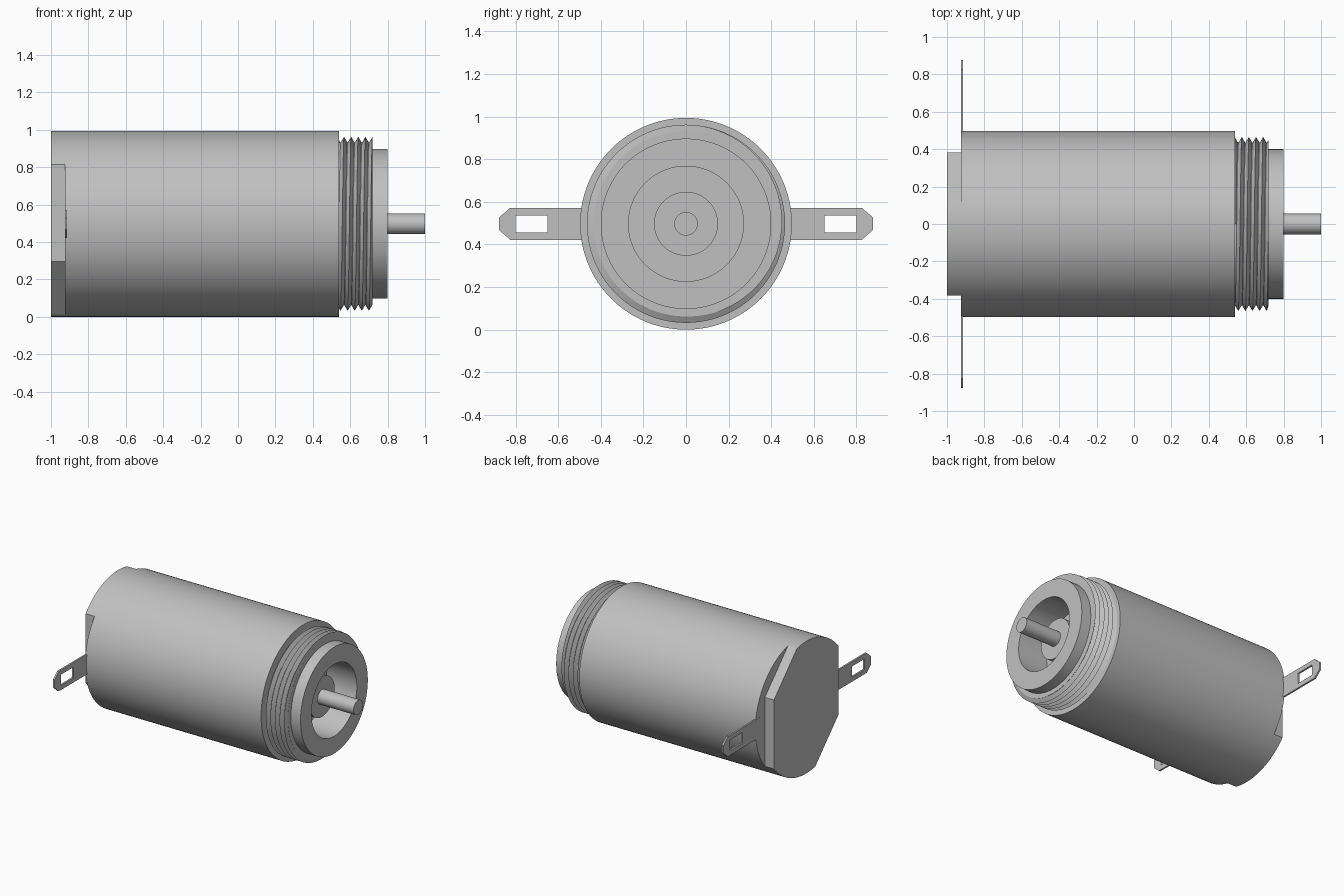
import bpy, bmesh, math
from mathutils import Vector

cube = bpy.data.objects.get("Cube")
if cube:
    bpy.data.objects.remove(cube, do_unlink=True)

R = 0.497          # casing radius, also height of the axis
SEGMENTS = 128

metal = bpy.data.materials.new("plain_grey_metal")
metal.use_nodes = True
grey = (0.53, 0.53, 0.53, 1)
metal.diffuse_color = grey
metal.node_tree.nodes["Principled BSDF"].inputs["Base Color"].default_value = grey


def finish(bm, name):
    bmesh.ops.recalc_face_normals(bm, faces=bm.faces)
    mesh = bpy.data.meshes.new(name)
    bm.to_mesh(mesh)
    bm.free()
    mesh.materials.append(metal)
    obj = bpy.data.objects.new(name, mesh)
    obj.location.z = R
    bpy.context.collection.objects.link(obj)
    bpy.ops.object.select_all(action="DESELECT")
    obj.select_set(True)
    bpy.context.view_layer.objects.active = obj
    bpy.ops.object.shade_smooth_by_angle(angle=math.radians(25))
    return obj


def lathe(bm, profile):
    """Spin a profile of (x, radius) points around the x axis."""
    verts = [bm.verts.new((x, 0, r)) for x, r in profile]
    edges = [bm.edges.new(pair) for pair in zip(verts, verts[1:])]
    bmesh.ops.spin(bm, geom=verts + edges, cent=(0, 0, 0), axis=(1, 0, 0),
                   angle=math.tau, steps=SEGMENTS, use_duplicate=False)
    bmesh.ops.remove_doubles(bm, verts=bm.verts, dist=1e-4)


def turned_part(name, profile):
    bm = bmesh.new()
    lathe(bm, profile)
    return finish(bm, name)


# Turned parts
turned_part("casing", [(-0.925, 0), (-0.925, R), (0.54, R), (0.54, 0)])
turned_part("front_collar", [(0.53, 0.435), (0.72, 0.435), (0.72, 0.4), (0.8, 0.4),
                             (0.8, 0.27), (0.55, 0.27), (0.55, 0)])
turned_part("centre_boss", [(0.54, 0.15), (0.70, 0.15), (0.70, 0)])
turned_part("centre_pin", [(0.69, 0.055), (1, 0.055), (1, 0)])

# Back plug: a disc with two side flats and two opposite slanted flats
bm = bmesh.new()
lathe(bm, [(-1, 0), (-1, R), (-0.92, R), (-0.92, 0)])
slant = Vector((0, 0.718, 0.695))
for direction, distance in ((Vector((0, 1, 0)), 0.383), (slant, 0.416)):
    for side in (1, -1):
        normal = direction * side
        cut = bmesh.ops.bisect_plane(bm, geom=bm.verts[:] + bm.edges[:] + bm.faces[:],
                                     plane_co=normal * distance, plane_no=normal,
                                     clear_outer=True)
        rim = [e for e in bm.edges if e.is_boundary]
        bmesh.ops.holes_fill(bm, edges=rim, sides=0)
finish(bm, "back_plug")

# Helical thread ridge, trimmed at the front shoulder
PITCH, START, END, ROOT, CREST = 0.038, 0.51, 0.72, 0.433, 0.465
bm = bmesh.new()
rows = []
turns = (END - START) / PITCH
for i in range(int(turns * SEGMENTS) + 1):
    a = math.tau * i / SEGMENTS
    base = START + PITCH * i / SEGMENTS
    crest_x = base + PITCH / 2
    crest_r = max(ROOT, CREST - max(0, crest_x - END) * (CREST - ROOT) / (PITCH / 2))
    row = []
    for x, r in ((base, ROOT), (crest_x, crest_r), (base + PITCH, ROOT)):
        row.append(bm.verts.new((min(x, END), r * math.sin(a), r * math.cos(a))))
    rows.append(row)
for p, q in zip(rows, rows[1:]):
    for k in range(2):
        bm.faces.new((p[k], p[k + 1], q[k + 1], q[k]))
finish(bm, "screw_thread")

# Solder tabs on both sides, each with a rectangular slot
outline = [(0.44, -0.075), (0.825, -0.075), (0.877, -0.03),
           (0.877, 0.03), (0.825, 0.075), (0.44, 0.075)]
slot = [(0.65, -0.04), (0.80, -0.04), (0.80, 0.04), (0.65, 0.04)]
for name, side in (("back_tab", 1), ("front_tab", -1)):
    bm = bmesh.new()
    edges = []
    for loop in (outline, slot):
        verts = [bm.verts.new((-0.926, side * y, z)) for y, z in loop]
        edges += [bm.edges.new((verts[i - 1], verts[i])) for i in range(len(verts))]
    bmesh.ops.triangle_fill(bm, edges=edges, use_beauty=True)
    grown = bmesh.ops.extrude_face_region(bm, geom=bm.faces[:], use_keep_orig=True)
    moved = [g for g in grown["geom"] if isinstance(g, bmesh.types.BMVert)]
    bmesh.ops.translate(bm, verts=moved, vec=(0.013, 0, 0))
    finish(bm, name)
